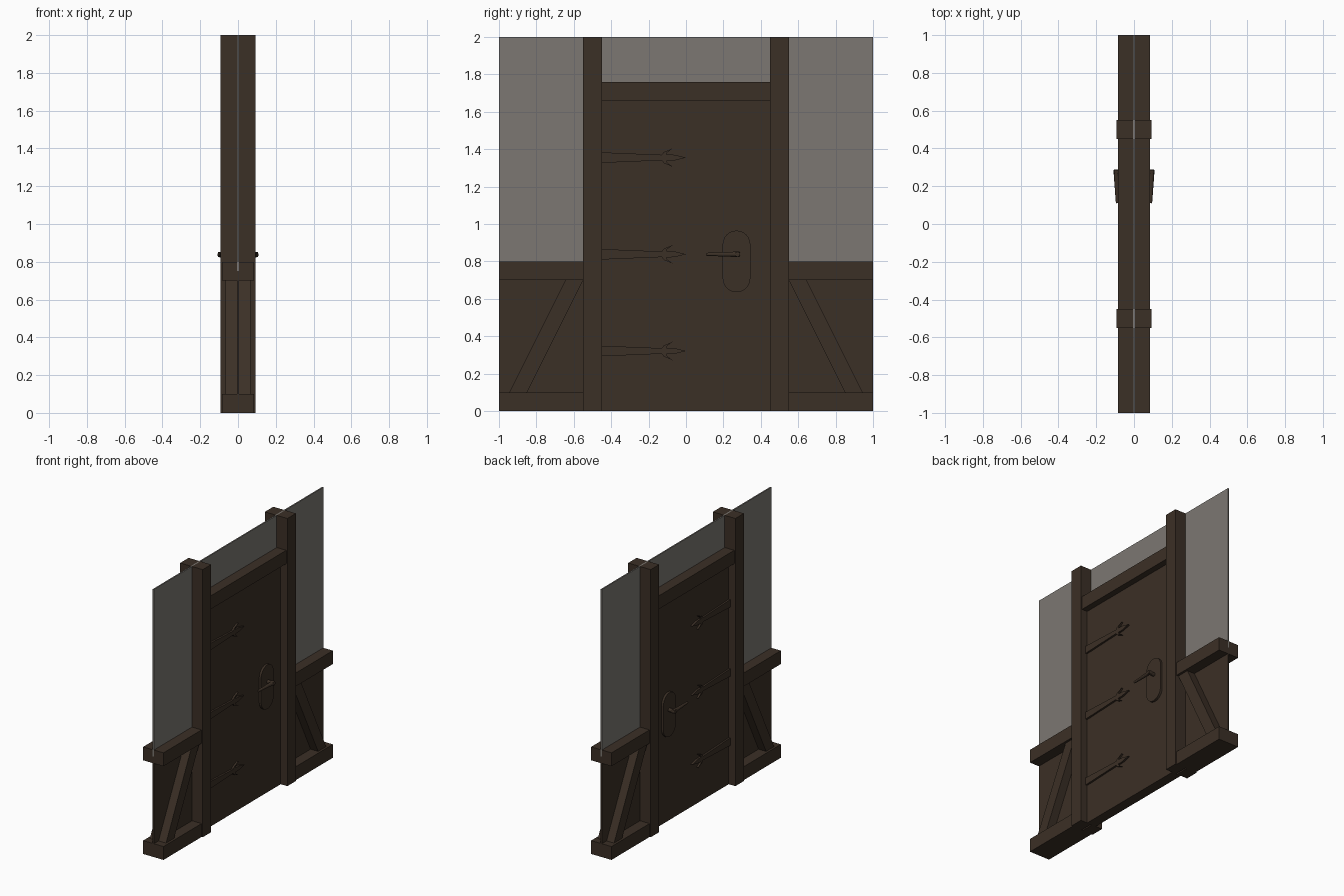
import bpy, bmesh, math
from mathutils import Vector

if "Cube" in bpy.data.objects:
    bpy.data.objects.remove(bpy.data.objects["Cube"])


def material(name, rgb):
    m = bpy.data.materials.new(name)
    m.diffuse_color = (*rgb, 1)
    m.use_nodes = True
    m.node_tree.nodes["Principled BSDF"].inputs["Base Color"].default_value = m.diffuse_color
    return m


WOOD = material("dark wood", (0.044, 0.029, 0.019))
PLASTER = material("grey plaster", (0.200, 0.186, 0.168))
SKIN = 0.005          # half thickness of the thin wall sheet
DOOR = 0.038          # door face distance from the centre


def finish(name, bm, mat, mirror_x=True, mirror_y=False):
    bmesh.ops.recalc_face_normals(bm, faces=bm.faces)
    me = bpy.data.meshes.new(name)
    bm.to_mesh(me)
    bm.free()
    me.materials.append(mat)
    ob = bpy.data.objects.new(name, me)
    bpy.context.collection.objects.link(ob)
    if mirror_x or mirror_y:
        mod = ob.modifiers.new("mirror", "MIRROR")
        mod.use_axis = (mirror_x, mirror_y, False)
        mod.use_mirror_merge = False
    return ob


def plate(name, outline, x0, x1, mat=WOOD, mirror_x=True, mirror_y=False):
    """Extrude a (y, z) outline from x0 to x1."""
    bm = bmesh.new()
    face = bm.faces.new([bm.verts.new((x0, y, z)) for y, z in outline])
    ext = bmesh.ops.extrude_face_region(bm, geom=[face])["geom"]
    verts = [v for v in ext if isinstance(v, bmesh.types.BMVert)]
    bmesh.ops.translate(bm, verts=verts, vec=(x1 - x0, 0, 0))
    if not any(f.normal.x and all(abs(v.co.x - x0) < 1e-6 for v in f.verts) for f in bm.faces):
        low = [v for v in bm.verts if abs(v.co.x - x0) < 1e-6]
        bmesh.ops.contextual_create(bm, geom=low)
    return finish(name, bm, mat, mirror_x, mirror_y)


def rect(y0, y1, z0, z1):
    return [(y0, z0), (y1, z0), (y1, z1), (y0, z1)]


def rod(name, a, b, r0, r1, sides=12):
    """Tapered rod between two points."""
    a, b = Vector(a), Vector(b)
    d = b - a
    bm = bmesh.new()
    bmesh.ops.create_cone(bm, cap_ends=True, segments=sides, radius1=r0,
                          radius2=r1, depth=d.length)
    bmesh.ops.transform(bm, matrix=d.to_track_quat('Z', 'Y').to_matrix().to_4x4(), verts=bm.verts)
    bmesh.ops.translate(bm, verts=bm.verts, vec=(a + b) / 2)
    return finish(name, bm, WOOD)


# Thin wall sheet: plaster above, wood below
plate("side_plaster", rect(0.45, 1.0, 0.75, 2.0), -SKIN, SKIN, PLASTER, False, True)
plate("top_plaster", rect(-0.45, 0.45, 1.70, 2.0), -SKIN, SKIN, PLASTER, False)
plate("lower_panel", rect(0.55, 1.0, 0.0, 0.75), -SKIN, SKIN, WOOD, False, True)

# Timber frame
plate("post", rect(0.45, 0.55, 0.0, 2.0), SKIN, 0.093, mirror_y=True)
plate("upper_rail", rect(0.55, 1.0, 0.70, 0.80), SKIN, 0.084, mirror_y=True)
plate("bottom_rail", rect(0.55, 1.0, 0.0, 0.10), SKIN, 0.084, mirror_y=True)
plate("lintel", rect(-0.45, 0.45, 1.66, 1.76), SKIN, 0.084)
plate("brace", [(0.85, 0.10), (0.945, 0.10), (0.645, 0.70), (0.55, 0.70)],
      SKIN, 0.067, mirror_y=True)

# Door leaf
plate("door", rect(-0.45, 0.45, 0.0, 1.66), -DOOR, DOOR, WOOD, False)

# Strap hinges with barbed arrow tips
half = [(-0.45, 0.028), (-0.13, 0.015), (-0.118, 0.030), (-0.07, 0.050),
        (-0.10, 0.028), (-0.105, 0.017), (-0.06, 0.015)]
for zc in (0.321, 0.838, 1.355):
    outline = ([(y, zc + h) for y, h in half] + [(0.0, zc)]
               + [(y, zc - h) for y, h in reversed(half)])
    plate("strap_hinge", outline, DOOR, DOOR + 0.014)

# Rounded handle plate
arc = []
for i in range(26):
    top = i < 13
    a = math.pi * (i if top else i - 1) / 12
    arc.append((0.27 + 0.074 * math.cos(a), (0.891 if top else 0.709) + 0.074 * math.sin(a)))
plate("handle_plate", arc, DOOR, DOOR + 0.016)

# Lever handle
rod("handle_stem", (0.05, 0.275, 0.838), (0.107, 0.275, 0.838), 0.014, 0.014)
rod("handle_lever", (0.094, 0.287, 0.838), (0.088, 0.11, 0.838), 0.015, 0.008)
